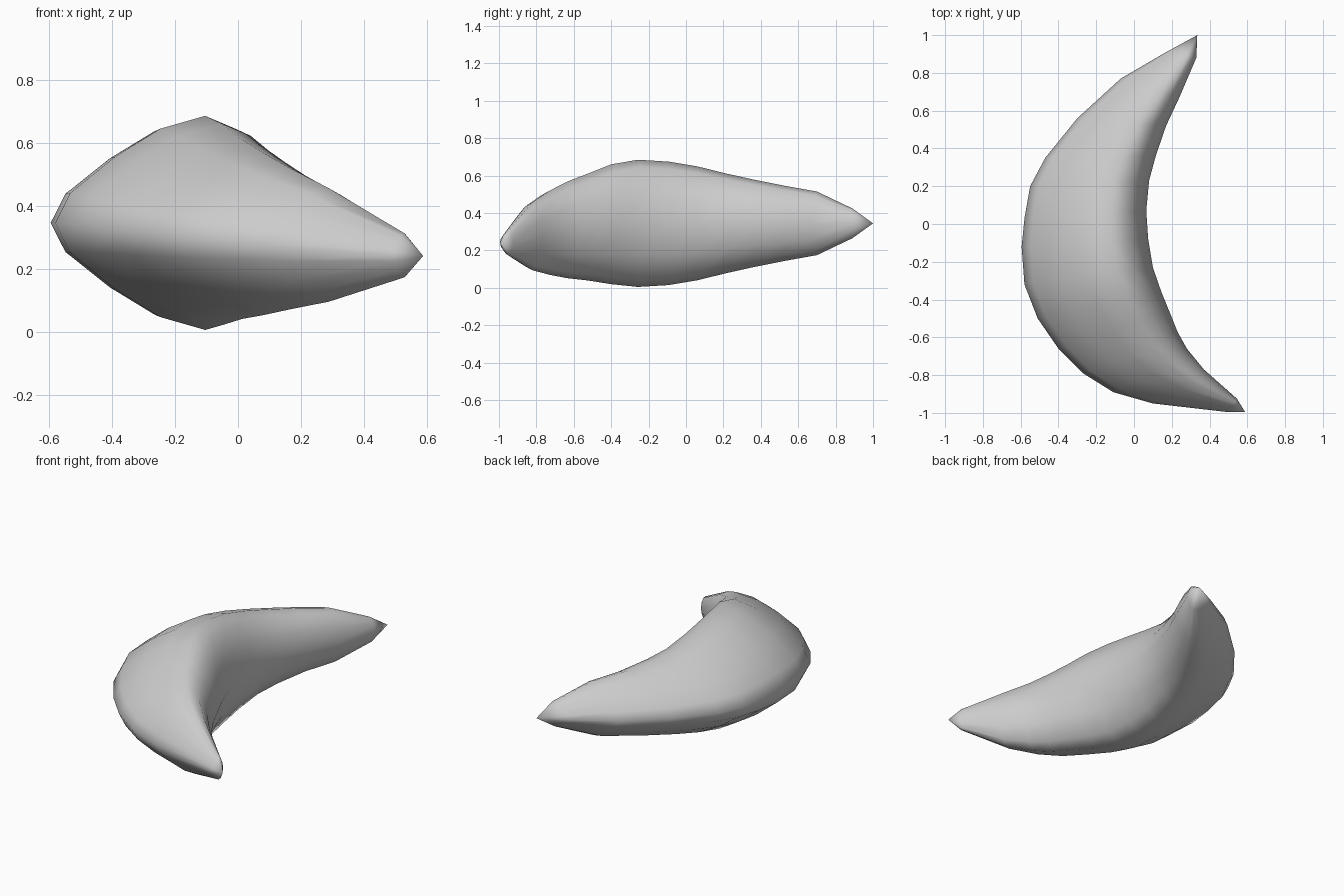
import bpy
import bmesh
from mathutils import Vector

default_cube = bpy.data.objects.get("Cube")
if default_cube:
    bpy.data.objects.remove(default_cube, do_unlink=True)

# One flat colour
grey = bpy.data.materials.new("plain grey")
grey.use_nodes = True
colour = (0.6, 0.6, 0.6, 1)
grey.diffuse_color = colour
grey.node_tree.nodes["Principled BSDF"].inputs["Base Color"].default_value = colour

# Stations along the crescent: outer x, y, inner x, y, middle z, half height
back_tip = Vector((0.335, 1.0, 0.345))
front_tip = Vector((0.588, -0.995, 0.24))
stations = [
    (0.17, 0.91, 0.33, 0.88, 0.345, 0.08),
    (-0.07, 0.77, 0.24, 0.67, 0.345, 0.17),
    (-0.30, 0.56, 0.17, 0.52, 0.345, 0.2),
    (-0.47, 0.35, 0.115, 0.36, 0.345, 0.235),
    (-0.55, 0.2, 0.08, 0.23, 0.345, 0.265),
    (-0.58, 0.03, 0.065, 0.07, 0.345, 0.305),
    (-0.595, -0.12, 0.075, -0.08, 0.345, 0.33),
    (-0.58, -0.32, 0.1, -0.23, 0.345, 0.34),
    (-0.51, -0.5, 0.145, -0.36, 0.34, 0.32),
    (-0.4, -0.66, 0.19, -0.47, 0.325, 0.285),
    (-0.27, -0.79, 0.23, -0.57, 0.31, 0.258),
    (-0.11, -0.89, 0.28, -0.66, 0.295, 0.225),
    (0.1, -0.95, 0.37, -0.77, 0.275, 0.18),
    (0.49, -0.995, 0.545, -0.925, 0.242, 0.07),
]

# Upper half of the cross-section, from outer rim to inner rim, then mirrored
upper = [(0, 0), (0.07, 0.28), (0.28, 0.62), (0.49, 0.88), (0.7, 1),
         (0.84, 0.88), (0.94, 0.5), (1, 0)]
section = upper + [(across, -up) for across, up in upper[-2:0:-1]]


def add_ring(bm, station):
    """Place the cross-section between the outer and inner rims."""
    outer_x, outer_y, inner_x, inner_y, middle, half = station
    outer = Vector((outer_x, outer_y, middle))
    inner = Vector((inner_x, inner_y, middle))
    return [bm.verts.new(outer.lerp(inner, across) + Vector((0, 0, up * half)))
            for across, up in section]


def close_tip(bm, ring, point):
    """Fan the end ring to a sharp tip."""
    tip = bm.verts.new(point)
    for a, b in zip(ring, ring[1:] + ring[:1]):
        bm.faces.new((a, b, tip))


# Crescent body, lofted from tip to tip
bm = bmesh.new()
rings = [add_ring(bm, station) for station in stations]
for ring, following in zip(rings, rings[1:]):
    for i in range(len(ring)):
        bm.faces.new((ring[i - 1], ring[i], following[i], following[i - 1]))
close_tip(bm, rings[0], back_tip)
close_tip(bm, rings[-1], front_tip)
bmesh.ops.recalc_face_normals(bm, faces=bm.faces)
for face in bm.faces:
    face.smooth = True

mesh = bpy.data.meshes.new("crescent_body")
bm.to_mesh(mesh)
bm.free()
mesh.materials.append(grey)
body = bpy.data.objects.new("crescent_body", mesh)
bpy.context.collection.objects.link(body)
